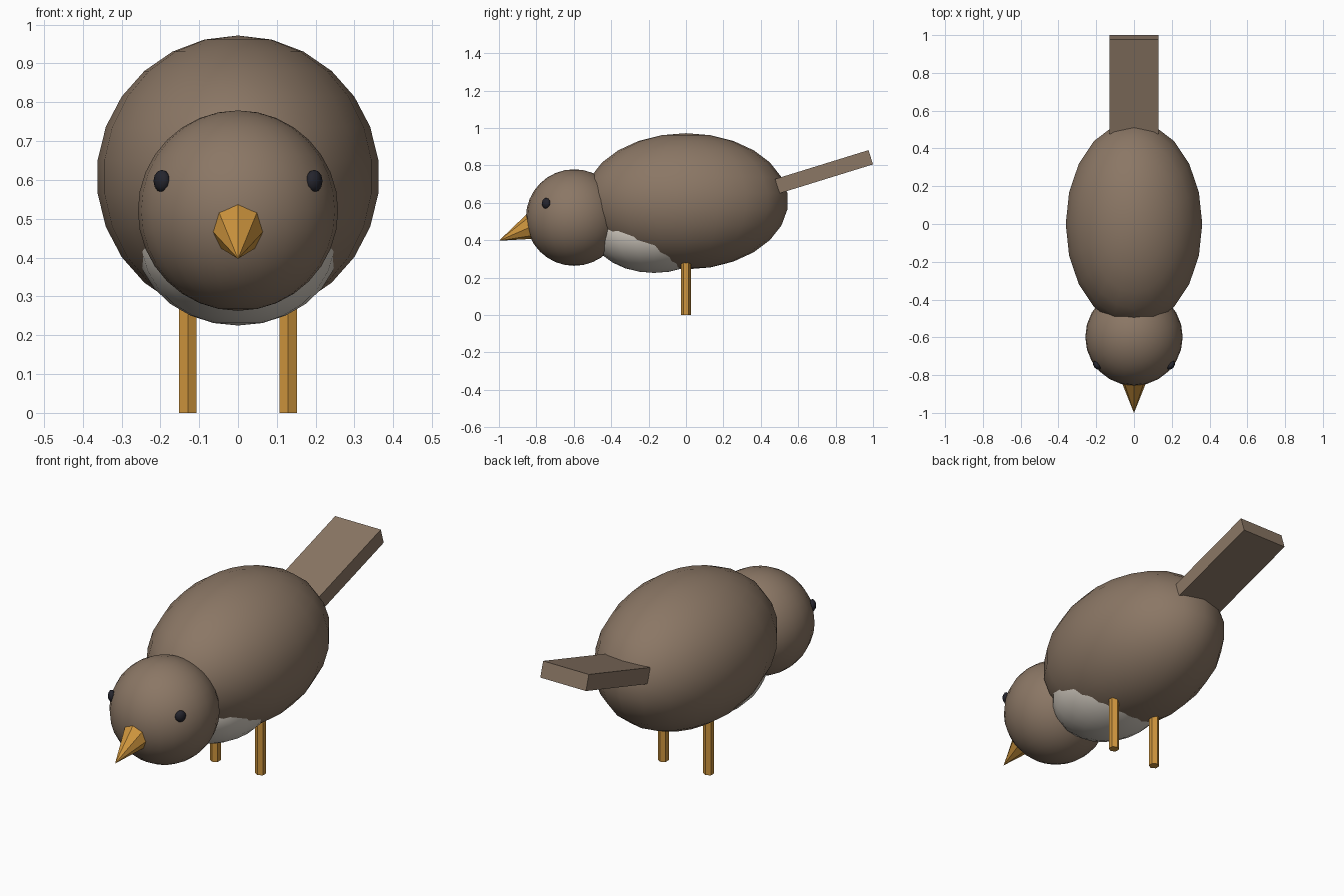
import bpy, bmesh, math
from mathutils import Matrix, Vector

cube = bpy.data.objects.get("Cube")
if cube:
    bpy.data.objects.remove(cube, do_unlink=True)


def material(name, rgb):
    m = bpy.data.materials.new(name)
    m.use_nodes = True
    m.diffuse_color = (*rgb, 1)
    m.node_tree.nodes["Principled BSDF"].inputs["Base Color"].default_value = (*rgb, 1)
    return m


BROWN = material("brown feathers", (0.258, 0.184, 0.130))
PALE = material("pale belly", (0.66, 0.61, 0.54))
ORANGE = material("orange", (0.62, 0.30, 0.047))
DARK = material("dark eye", (0.018, 0.018, 0.026))


def finish(name, bm, mat, smooth=False):
    """Turn a bmesh into a named, coloured object."""
    bmesh.ops.recalc_face_normals(bm, faces=bm.faces)
    for f in bm.faces:
        f.smooth = smooth
    mesh = bpy.data.meshes.new(name)
    bm.to_mesh(mesh)
    bm.free()
    mesh.materials.append(mat)
    ob = bpy.data.objects.new(name, mesh)
    bpy.context.collection.objects.link(ob)
    return ob


def ellipsoid(name, centre, radii, segments, rings, mat, turn=0.0):
    bm = bmesh.new()
    m = (Matrix.Translation(centre) @ Matrix.Rotation(turn, 4, 'Z')
         @ Matrix.Diagonal((*radii, 1)))
    bmesh.ops.create_uvsphere(bm, u_segments=segments, v_segments=rings,
                              radius=1, matrix=m)
    return finish(name, bm, mat, smooth=True)


def cone(name, sides, r1, r2, depth, matrix, mat):
    bm = bmesh.new()
    bmesh.ops.create_cone(bm, cap_ends=True, segments=sides, radius1=r1,
                          radius2=r2, depth=depth, matrix=matrix)
    return finish(name, bm, mat)


# Rounded masses
ellipsoid("body", (0, 0, 0.608), (0.364, 0.546, 0.364), 20, 13, BROWN)
ellipsoid("belly", (0, -0.17, 0.445), (0.262, 0.336, 0.22), 20, 13, PALE)
ellipsoid("head", (0, -0.598, 0.521), (0.258, 0.258, 0.258), 24, 16, BROWN)

# Beak: tilted cone whose base is buried in the head
tilt = math.radians(23.5)
length = 0.21
axis = Vector((0, -math.cos(tilt), -math.sin(tilt)))
beak_centre = Vector((0, -1.0, 0.397)) - axis * length / 2
cone("beak", 8, 0.37 * length, 0, length,
     Matrix.Translation(beak_centre) @ Matrix.Rotation(math.pi / 2 + tilt, 4, 'X'),
     ORANGE)

# Eyes and legs, one per side
for side, s in (("left", 1), ("right", -1)):
    ellipsoid(side + "_eye", (s * 0.196, -0.748, 0.597), (0.027, 0.018, 0.029),
              8, 6, DARK, turn=s * math.radians(52))
    cone(side + "_leg", 6, 0.026, 0.026, 0.36,
         Matrix.Translation((s * 0.129, 0, 0.18)), ORANGE)

# Tail: tilted flat board
bm = bmesh.new()
bmesh.ops.create_cube(bm, size=1, matrix=Matrix.Translation((0, 0.738, 0.766))
                      @ Matrix.Rotation(math.radians(17.2), 4, 'X')
                      @ Matrix.Diagonal((0.26, 0.523, 0.08, 1)))
finish("tail", bm, BROWN)
